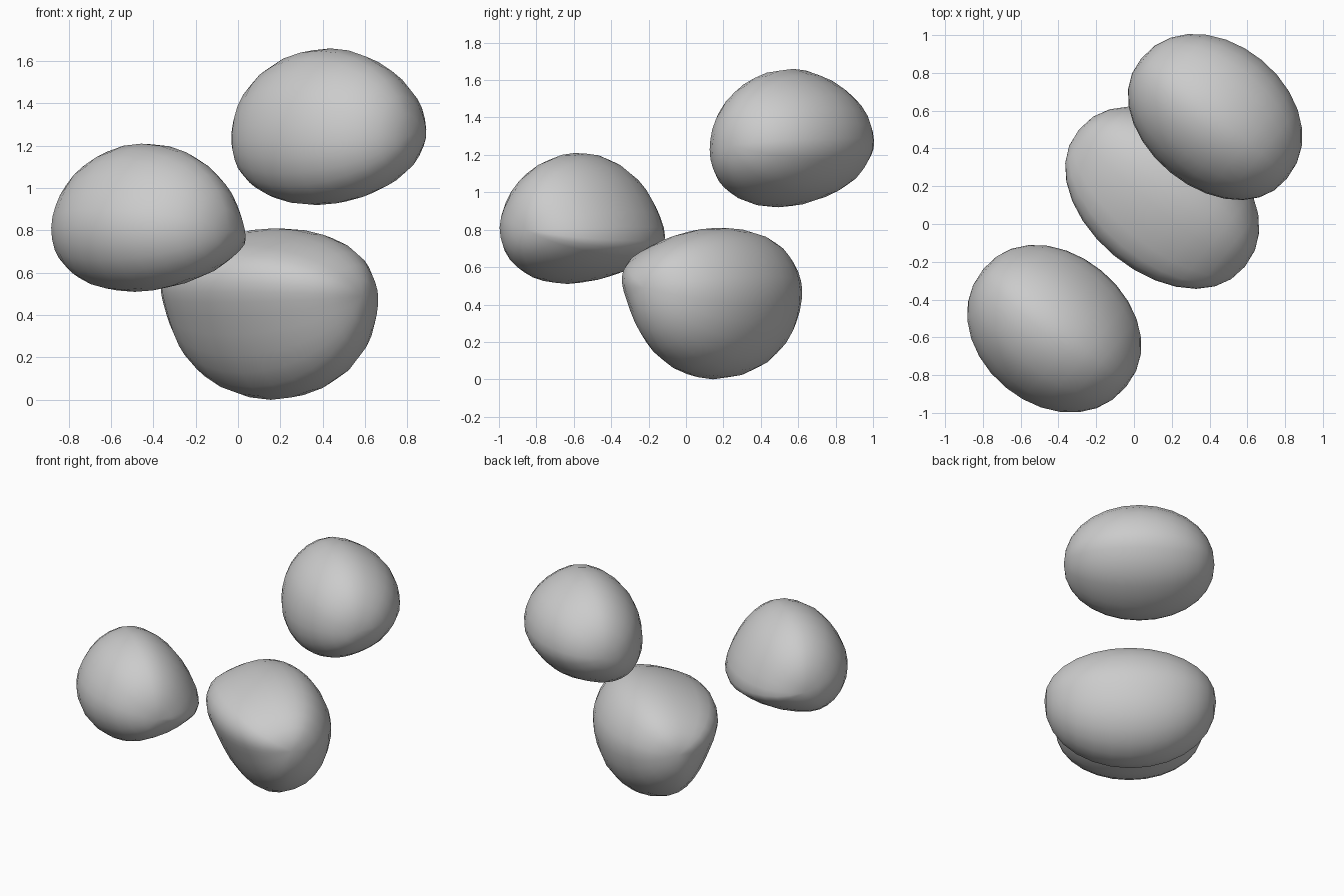
import bpy, bmesh, math
from mathutils import Vector

if "Cube" in bpy.data.objects:
    bpy.data.objects.remove(bpy.data.objects["Cube"])

# Shared axes: all lobes stretch along V, profiles lie in the U-z plane
ANG = math.radians(50.5)
U = Vector((math.cos(ANG), math.sin(ANG), 0))
V = Vector((math.sin(ANG), -math.cos(ANG), 0))
RINGS = 14


def smooth_loop(pts):
    """Closed Catmull-Rom: insert one midpoint per span."""
    n, out = len(pts), []
    p = [Vector(q) for q in pts]
    for i in range(n):
        a, b, c, d = p[i - 1], p[i], p[(i + 1) % n], p[(i + 2) % n]
        out += [b, (b + c) * 0.5625 - (a + d) * 0.0625]
    return out


def lobe(name, profile, anchor, v_mid, half):
    """Wedge-shaped rounded body: profile shrinking to a point at both ends."""
    prof, anchor = smooth_loop(profile), Vector(anchor)
    bm = bmesh.new()

    def vert(q, v):
        return bm.verts.new(U * q.x + V * v + Vector((0, 0, q.y)))

    rings = []
    for k in range(1, RINGS):
        phi = math.pi * (k / RINGS - 0.5)
        s = math.cos(phi) ** 0.93
        rings.append([vert(anchor + (q - anchor) * s, v_mid + half * math.sin(phi)) for q in prof])
    n = len(prof)
    for r0, r1 in zip(rings, rings[1:]):
        for i in range(n):
            j = (i + 1) % n
            bm.faces.new((r0[i], r0[j], r1[j], r1[i]))
    for ring, v in ((rings[0], v_mid - half), (rings[-1], v_mid + half)):
        tip = vert(anchor, v)
        for i in range(n):
            bm.faces.new((ring[i], ring[(i + 1) % n], tip))
    bmesh.ops.recalc_face_normals(bm, faces=bm.faces)
    for f in bm.faces:
        f.smooth = True
    me = bpy.data.meshes.new(name)
    bm.to_mesh(me)
    bm.free()
    bpy.context.collection.objects.link(bpy.data.objects.new(name, me))


# Left lobe, ridge pointing inward
lobe("left_lobe",
     [(-.30, .74), (-.35, .90), (-.46, 1.07), (-.60, 1.18), (-.75, 1.21), (-.93, 1.13),
      (-1.05, .98), (-1.10, .82), (-1.06, .66), (-.95, .55), (-.80, .51), (-.55, .56), (-.36, .66)],
     (-.69, .80), .026, .49)

# Lower lobe, resting on the ground
lobe("lower_lobe",
     [(-.19, .60), (-.13, .69), (.05, .77), (.23, .81), (.39, .79), (.51, .70), (.59, .55),
      (.60, .40), (.54, .20), (.40, .05), (.21, 0), (.06, .06), (-.06, .21), (-.15, .40), (-.19, .51)],
     (.20, .49), .027, .57)

# Upper right lobe, ridge pointing down and inward
lobe("upper_lobe",
     [(.50, .94), (.62, .92), (.78, .95), (.95, 1.03), (1.07, 1.17), (1.10, 1.29), (1.05, 1.45),
      (.92, 1.58), (.72, 1.66), (.54, 1.61), (.40, 1.47), (.34, 1.30), (.34, 1.14), (.40, 1.01)],
     (.70, 1.25), -.028, .50)
